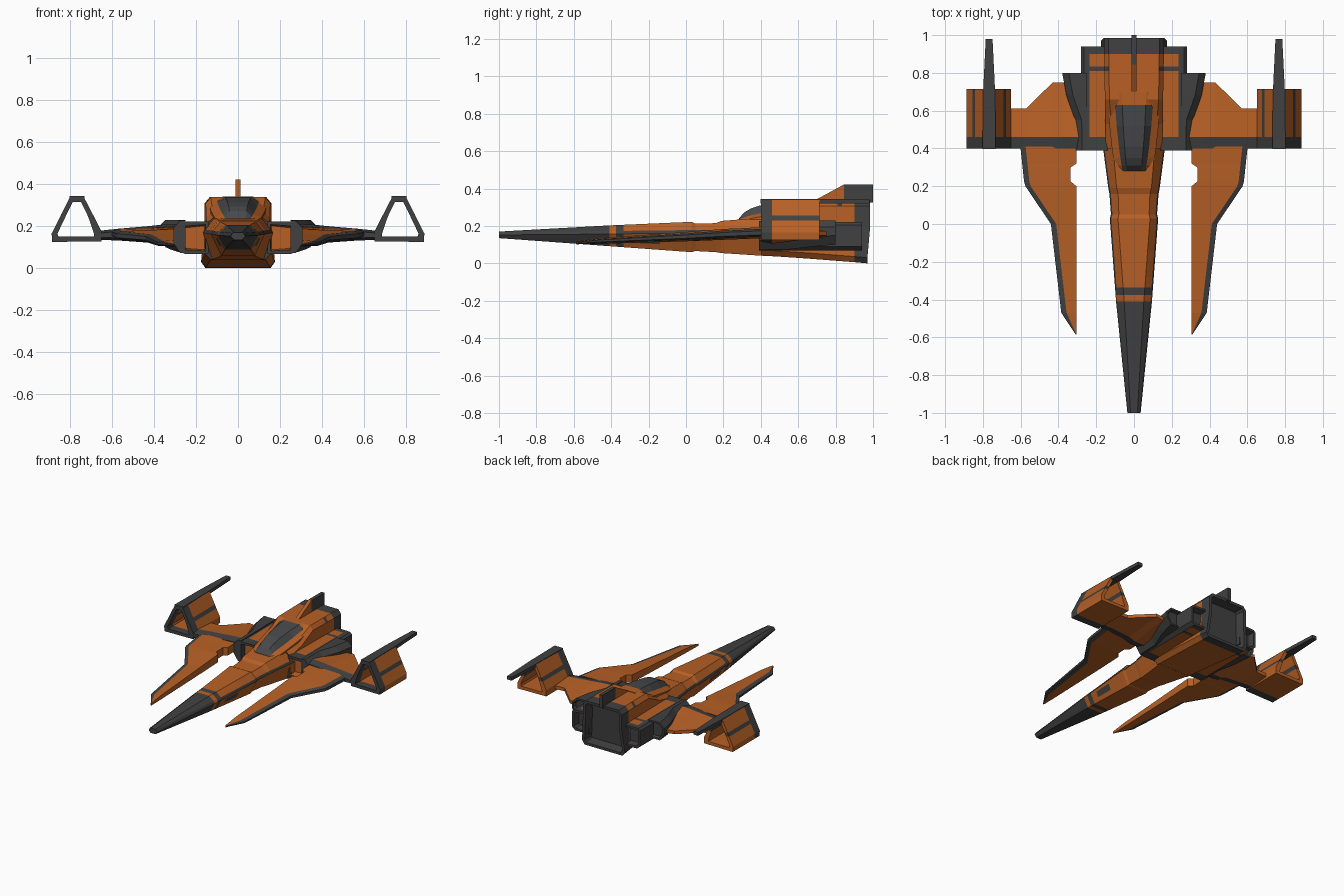
import bpy, bmesh
from mathutils import Vector

if "Cube" in bpy.data.objects:
    bpy.data.objects.remove(bpy.data.objects["Cube"])


def material(name, rgb):
    m = bpy.data.materials.new(name)
    m.diffuse_color = (*rgb, 1)
    m.use_nodes = True
    m.node_tree.nodes["Principled BSDF"].inputs["Base Color"].default_value = m.diffuse_color
    return m


MATS = [material("burnt_orange", (0.48, 0.118, 0.019)),
        material("charcoal", (0.052, 0.052, 0.052)),
        material("smoked_glass", (0.065, 0.067, 0.07))]
ORANGE, DARK, GLASS = 0, 1, 2


def keyed(keys, y):
    """Linear interpolation of a table whose first column is y."""
    for a, b in zip(keys, keys[1:]):
        if y <= b[0]:
            t = (y - a[0]) / (b[0] - a[0])
            return [p + (q - p) * t for p, q in zip(a[1:], b[1:])]
    return list(keys[-1][1:])


def sym(y, half):
    """Closed left-right symmetric ring from right-hand (x, z) points, bottom to top."""
    return [(x, y, z) for x, z in half] + [(-x, y, z) for x, z in reversed(half)]


def loft(name, rings, rule, caps=(DARK, DARK), hollow=(None, None), mirror=False, closed=False):
    """Skin rings; rule(j, centre) gives the colour; hollow = (rim, depth, colour) per cap."""
    bm = bmesh.new()
    vs = [[bm.verts.new(p) for p in r] for r in rings]
    n = len(rings[0])
    rows = list(zip(vs, vs[1:])) + ([(vs[-1], vs[0])] if closed else [])
    for a, b in rows:
        for j in range(n):
            k = (j + 1) % n
            f = bm.faces.new((a[j], a[k], b[k], b[j]))
            f.material_index = rule(j, f.calc_center_median())
    ends = []
    if not closed:
        for ring, c in ((vs[0], caps[0]), (vs[-1], caps[1])):
            f = bm.faces.new(ring)
            f.material_index = c
            ends.append(f)
    bmesh.ops.recalc_face_normals(bm, faces=bm.faces[:])
    for f, h in zip(ends, hollow):
        if h:
            bmesh.ops.inset_individual(bm, faces=[f], thickness=h[0])
            f.material_index = h[2]
            bmesh.ops.inset_individual(bm, faces=[f], thickness=0.008, depth=-h[1])
    me = bpy.data.meshes.new(name)
    bm.to_mesh(me)
    bm.free()
    for m in MATS:
        me.materials.append(m)
    ob = bpy.data.objects.new(name, me)
    bpy.context.collection.objects.link(ob)
    if mirror:
        ob.modifiers.new("Mirror", "MIRROR")
    return ob


# Long nose and forward fuselage: y, top half-width, widest, bottom, z bottom, z edge, z top
NOSE = [(-1, .018, .035, .02, .135, .152, .170),
        (-.41, .052, .095, .06, .092, .157, .203),
        (.03, .085, .128, .08, .060, .162, .222),
        (.05, .080, .122, .078, .066, .162, .212),
        (.16, .084, .130, .082, .060, .163, .215),
        (.19, .092, .136, .086, .055, .164, .227),
        (.42, .112, .166, .125, .040, .168, .245)]


def nose_ring(y):
    t, w, b, zb, zm, zt = keyed(NOSE, y)
    side = [(b + (w - b) * k, zb + (zm - zb) * k) for k in (0, .35, .8, 1)]
    return sym(y, side + [(w - .008, zm + .016), (t, zt)])


def nose_rule(j, c):
    if c.y < -.41 or -.375 < c.y < -.335:
        return DARK
    if j in (3, 7) and c.y > -.335:          # edge stripes
        return DARK
    if j in (1, 9) and -.28 < c.y < -.14:    # side panels
        return DARK
    return ORANGE


loft("nose_fuselage", [nose_ring(y) for y in
     (-1, -.41, -.375, -.335, -.28, -.14, .03, .05, .16, .19, .42)], nose_rule)

# Aft fuselage with hollow main exhaust: y, bottom, side, upper side, top, z bottom, z top
AFT = [(.40, .130, .160, .150, .115, .042, .243),
       (.53, .135, .163, .152, .120, .034, .272),
       (.66, .140, .166, .154, .130, .025, .338),
       (.985, .155, .176, .160, .135, .000, .338)]


def aft_ring(y):
    b, s, u, t, zb, zt = keyed(AFT, y)
    ring = sym(y, [(b, zb), (s, zb + .03), (u, .2), (u, zt - .03), (t, zt)])
    return [(x, yy - (.015 if y > .95 and z < .1 else 0), z) for x, yy, z in ring]


loft("aft_fuselage", [aft_ring(y) for y in (.40, .53, .66, .81, .835, .90, .985)],
     lambda j, c: DARK if c.y > .90 or (j in (3, 5) and .81 < c.y < .835) else ORANGE,
     hollow=(None, (.022, .07, DARK)))

# Canopy: y, base half-width, shoulder, z shoulder, z crown
CANOPY = [(.28, .085, .062, .232, .236), (.31, .100, .066, .246, .272),
          (.35, .110, .072, .258, .295), (.41, .118, .080, .270, .314),
          (.52, .130, .092, .294, .330), (.63, .136, .100, .318, .340),
          (.70, .136, .110, .328, .342)]
loft("canopy", [sym(y, [(b, .20), (b, zs - .018), (s, zs), (s * .62, zc)])
                for y, b, s, zs, zc in CANOPY],
     lambda j, c: GLASS if j in (2, 3, 4) and c.y < .63 else ORANGE, caps=(ORANGE, ORANGE))

# Dorsal fin
loft("dorsal_fin", [sym(y, [(.013, .325), (.013, z)]) for y, z in
                    ((.685, .335), (.845, .422), (1.0, .422))],
     lambda j, c: DARK if c.y > .845 else ORANGE)


# Side engines with orange intakes and hollow exhausts
def engine_ring(y):
    return [(.14, y, .068), (.255, y, .068), (.28, y, .09), (.28, y, .205),
            (.265, y, .22), (.235, y, .222), (.14, y, .222)]


loft("side_engine", [engine_ring(y) for y in (.39, .46, .81, .835, .90, .94)],
     lambda j, c: ORANGE if (.46 < c.y < .81 or .835 < c.y < .90) and j in (0, 5, 6) else DARK,
     hollow=((.02, .05, ORANGE), (.018, .05, DARK)), mirror=True)

# Dark shoulder armour outside each engine: y, outer x, z bottom, z top
SHELL = [(.39, .31, .072, .226), (.55, .312, .075, .228), (.68, .358, .09, .230), (.80, .38, .10, .230)]
loft("engine_shoulder", [[(.25, y, zl), (xo - .035, y, zl), (xo, y, zl + .05),
                          (xo, y, zh - .035), (xo - .035, y, zh), (.25, y, zh)]
                         for y, xo, zl, zh in SHELL],
     lambda j, c: DARK, hollow=(None, (.015, .02, DARK)), mirror=True)

# Wings with dark leading edge: x, trailing y, z bottom, z top
WING = [(.27, .75, .105, .212), (.375, .75, .105, .206), (.43, .75, .122, .200),
        (.57, .612, .132, .188), (.665, .612, .135, .178)]
loft("wing", [[(x, .40, zl + .012), (x, .46, zl), (x, y1, (zl + zh) / 2 - .012),
               (x, y1, (zl + zh) / 2 + .012), (x, .46, zh), (x, .40, zh - .012)]
              for x, y1, zl, zh in WING],
     lambda j, c: DARK if c.y < .46 else ORANGE, mirror=True)

# Forward blades with dark outer border: y, inner x, outer x, z bottom, z top
BLADE = [(-.585, .305, .309, .102, .118), (-.47, .305, .385, .104, .134),
         (0, .305, .44, .118, .168), (.20, .305, .575, .126, .184),
         (.225, .335, .582, .127, .185), (.30, .335, .59, .130, .188),
         (.32, .305, .592, .131, .189), (.41, .305, .602, .134, .194)]


def blade_ring(y, xi, xo, zl, zh):
    m, e = (zl + zh) / 2, max(xi + .001, xo - .028)
    d = (zh - zl) / 2
    return [(xi, y, zl), (e, y, m - d * .7), (xo, y, m - d * .35),
            (xo, y, m + d * .35), (e, y, m + d * .7), (xi, y, zh)]


loft("forward_blade", [blade_ring(*b) for b in BLADE],
     lambda j, c: DARK if j in (1, 2, 3) else ORANGE, mirror=True)

# Wingtip tubes: outer and inner trapezoid outlines (x, z) swept along y
OUTER = [(.65, .128), (.65, .175), (.678, .23), (.691, .255), (.735, .34),
         (.80, .34), (.843, .255), (.855, .23), (.888, .165), (.885, .125)]
INNER = [(.685, .15), (.685, .162), (.708, .23), (.718, .255), (.748, .315),
         (.787, .315), (.817, .255), (.829, .23), (.86, .165), (.855, .15)]
tube = [[(x, y, z) for x, z in prof] for prof, ys in
        ((OUTER, (.40, .46, .715)), (INNER, (.715, .46, .40))) for y in ys]
loft("wingtip_tube", tube,
     lambda j, c: DARK if c.y < .46 or j in (2, 4, 6) else ORANGE, mirror=True, closed=True)

# Long tapered spines on top of the wingtip tubes
loft("wingtip_spine", [[(.767 - h, y, .32), (.767 + h, y, .32), (.767 + h, y, .345), (.767 - h, y, .345)]
                       for y, h in ((.398, .035), (.715, .031), (.98, .018))],
     lambda j, c: DARK, mirror=True)
